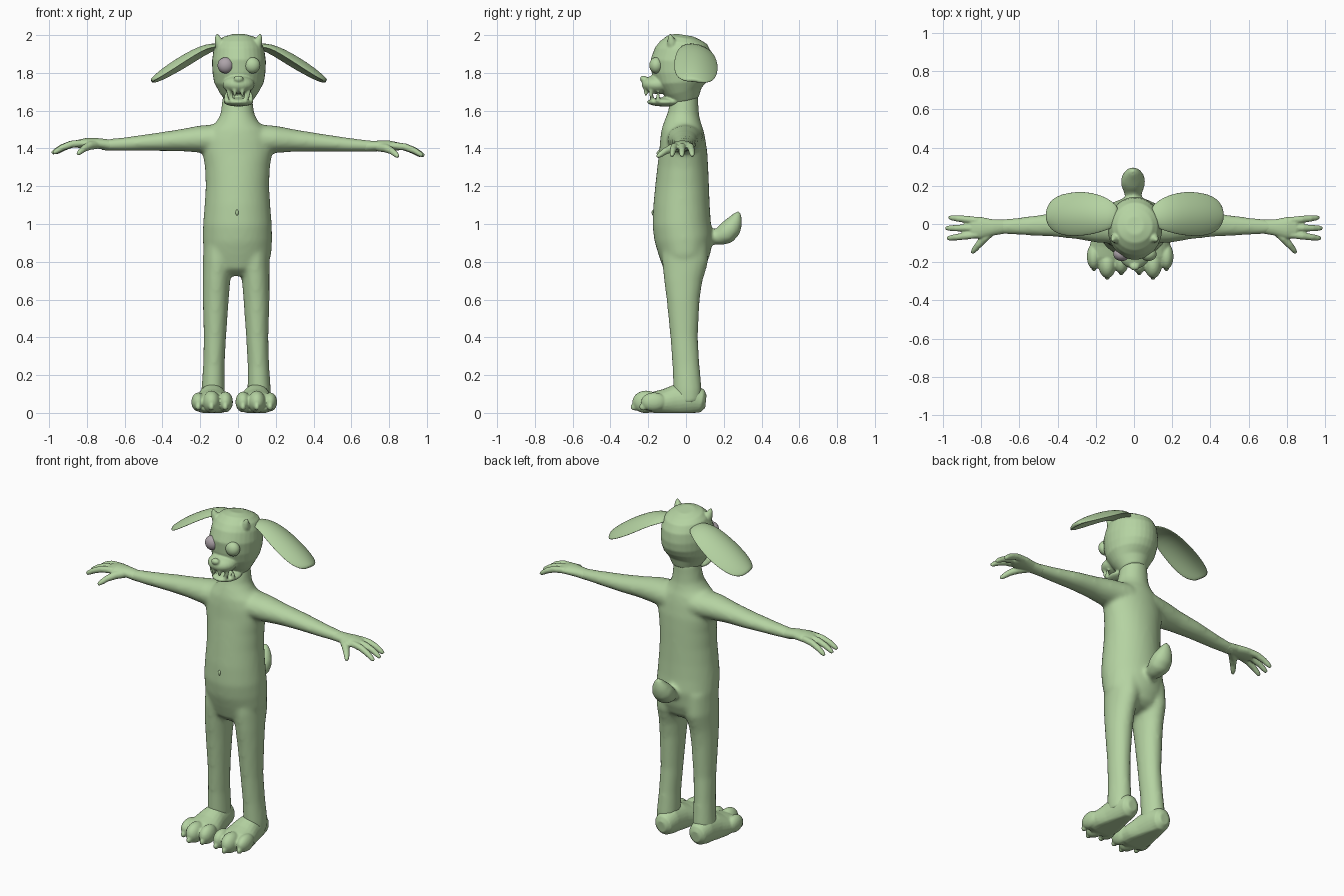
import bpy, bmesh, math
from mathutils import Vector, Matrix


def material(name, rgb):
    m = bpy.data.materials.new(name)
    m.diffuse_color = (*rgb, 1)
    return m


GREEN = material("soft green", (0.46, 0.65, 0.36))
GREY = material("warm grey", (0.42, 0.37, 0.40))


def loft(bm, side, rings, n=24):
    """Closed tube through rings (x, y, z, half width along side, half depth)."""
    side = Vector(side)
    c = [Vector(r[:3]) for r in rings]
    loops = []
    for i, r in enumerate(rings):
        t = (c[min(i + 1, len(c) - 1)] - c[max(i - 1, 0)]).normalized()
        v = t.cross(side).normalized()
        u = v.cross(t)
        loops.append([bm.verts.new(c[i] + u * r[3] * math.cos(k * math.tau / n)
                                   + v * r[4] * math.sin(k * math.tau / n)) for k in range(n)])
    for a, b in zip(loops, loops[1:]):
        for k in range(n):
            bm.faces.new((a[k], a[(k + 1) % n], b[(k + 1) % n], b[k]))
    bm.faces.new(loops[0][::-1])
    bm.faces.new(loops[-1])


def ball(bm, loc, rad):
    bmesh.ops.create_uvsphere(bm, u_segments=24, v_segments=16, radius=1,
                              matrix=Matrix.Translation(loc) @ Matrix.Diagonal((*rad, 1)))


def finish(name, bm, mat=GREEN, voxel=0, smooth=0, subsurf=0):
    bmesh.ops.recalc_face_normals(bm, faces=bm.faces)
    me = bpy.data.meshes.new(name)
    bm.to_mesh(me)
    bm.free()
    me.polygons.foreach_set("use_smooth", [True] * len(me.polygons))
    me.materials.append(mat)
    ob = bpy.data.objects.new(name, me)
    bpy.context.collection.objects.link(ob)
    if voxel:
        m = ob.modifiers.new("merge", "REMESH")
        m.mode, m.voxel_size, m.use_smooth_shade = "VOXEL", voxel, True
    if smooth:
        m = ob.modifiers.new("soften", "SMOOTH")
        m.factor, m.iterations = 0.5, smooth
    if subsurf:
        m = ob.modifiers.new("round", "SUBSURF")
        m.levels = m.render_levels = subsurf
    return ob


X, Y, Z = (1, 0, 0), (0, 1, 0), (0, 0, 1)

# torso with neck: z, half width, front y, back y
bm = bmesh.new()
torso = [(.735, .08, -.07, .07), (.77, .155, -.12, .105), (.84, .180, -.145, .13),
         (.92, .184, -.167, .142), (1.0, .182, -.178, .132), (1.1, .174, -.173, .126),
         (1.2, .168, -.163, .122), (1.3, .172, -.152, .118), (1.38, .185, -.142, .113),
         (1.45, .18, -.137, .102), (1.50, .155, -.13, .092), (1.54, .112, -.115, .08),
         (1.58, .09, -.098, .07), (1.64, .082, -.085, .066), (1.70, .075, -.07, .066)]
loft(bm, X, [(-.003, (f + b) / 2, z, w, (b - f) / 2) for z, w, f, b in torso], 32)

# arms and legs
arm = [(.08, -.005, 1.45, .10, .08), (.2, -.01, 1.448, .087, .072), (.3, -.008, 1.441, .071, .059),
       (.43, -.005, 1.431, .061, .048), (.6, -.012, 1.418, .046, .036), (.73, -.015, 1.411, .035, .028)]
leg = [(.09, -.005, .92, .08, .12), (.097, -.005, .8, .08, .122), (.104, -.015, .7, .073, .102),
       (.108, -.015, .6, .069, .088), (.112, -.01, .4, .059, .073), (.118, 0, .25, .057, .072),
       (.122, .008, .12, .062, .076), (.122, .01, .05, .06, .07)]
for s in (1, -1):
    loft(bm, Y, [(s * x, y, z + (.008 * x if s < 0 else 0), a, b) for x, y, z, a, b in arm])
    loft(bm, X, [(s * x - .01, y, z, a, b) for x, y, z, a, b in leg])

# tail
loft(bm, X, [(-.005, y, z, r * 1.12, r) for y, z, r in
             [(.08, .93, .04), (.14, .928, .036), (.175, .932, .047), (.21, .948, .058),
              (.24, .98, .056), (.26, 1.015, .042), (.272, 1.045, .026), (.278, 1.068, .01)]])
finish("body", bm, voxel=.012, smooth=8)

# navel and chest mark
bm = bmesh.new()
ball(bm, (-.005, -.172, 1.06), (.008, .01, .016))
finish("navel", bm)

# head: skull, muzzle, nose, open lower jaw, teeth, horns
bm = bmesh.new()
skull = [(1.65, .07, -.07, .07), (1.70, .105, -.115, .085), (1.75, .132, -.163, .118),
         (1.80, .140, -.182, .137), (1.86, .143, -.188, .143), (1.92, .135, -.165, .137),
         (1.96, .119, -.138, .112), (1.985, .092, -.10, .08), (2.0, .045, -.055, .04)]
loft(bm, X, [(.005, (f + b) / 2, z, w, (b - f) / 2) for z, w, f, b in skull], 32)
ball(bm, (.003, -.15, 1.738), (.085, .085, .05))
ball(bm, (.003, -.224, 1.768), (.026, .02, .018))
ball(bm, (.003, -.11, 1.646), (.08, .098, .024))
for s in (1, -1):
    for x, y, z0, z1 in [(.02, -.212, 1.715, 1.675), (.052, -.185, 1.715, 1.665),
                         (.038, -.18, 1.65, 1.69), (.066, -.148, 1.65, 1.70)]:
        loft(bm, X, [(.003 + s * x, y, z0 + (z1 - z0) * k, r, r)
                     for k, r in ((0, .013), (.6, .01), (1, .004))], 12)
    loft(bm, X, [(.003 + s * x, y, z, r, r) for x, y, z, r in
                 [(.09, -.07, 1.93, .032), (.103, -.076, 1.965, .025),
                  (.112, -.082, 1.99, .014), (.116, -.084, 2.006, .006)]], 12)
finish("head", bm, voxel=.006, smooth=4)

# eyes: one grey, one green
for name, x, mat in (("grey_eye", -.065, GREY), ("green_eye", .075, GREEN)):
    bm = bmesh.new()
    ball(bm, (x, -.158, 1.84), (.043, .036, .043))
    finish(name, bm, mat)

# drooping bowl-shaped ears
ear = [(.09, .03, 1.94, .05), (.14, .045, 1.945, .078), (.2, .053, 1.932, .102),
       (.28, .055, 1.892, .117), (.36, .05, 1.842, .116), (.42, .045, 1.796, .10),
       (.45, .04, 1.768, .07), (.462, .04, 1.755, .035)]
for s, side in ((1, "right"), (-1, "left")):
    bm = bmesh.new()
    loft(bm, Y, [(s * x, y, z, w, .012) for x, y, z, w in ear])
    for v in bm.verts:
        d = v.co.y - .05
        v.co.z -= 2.6 * d * d + .12 * d
        v.co.x += .004 - s * 1.2 * d * d
    finish(side + "_ear", bm, subsurf=1)

# hands: palm, three fingers and a thumb
palm = [(.67, -.013, 1.412, .036, .029), (.74, -.018, 1.415, .043, .028), (.80, -.02, 1.417, .057, .027),
        (.845, -.02, 1.412, .057, .022), (.865, -.02, 1.408, .04, .014)]
for s, side in ((1, "right"), (-1, "left")):
    bm = bmesh.new()
    dz = .012 if s < 0 else -.002
    loft(bm, Y, [(s * x, y, z + dz * min(1, (x - .62) * 8), a, b) for x, y, z, a, b in palm])
    for y0, y1, tip in ((.018, .034, .968), (-.02, -.022, .985), (-.055, -.075, .978)):
        loft(bm, Y, [(s * (.82 + (tip - .82) * k), y0 + (y1 - y0) * k, z + dz, r, r)
                     for k, z, r in ((0, 1.417, .019), (.4, 1.41, .019), (.7, 1.392, .017),
                                     (.9, 1.373, .014), (1, 1.362, .009))], 12)
    loft(bm, Z, [(s * x, y, z + dz, r, r) for x, y, z, r in
                 [(.74, -.03, 1.41, .024), (.785, -.075, 1.403, .023), (.815, -.11, 1.388, .018),
                  (.836, -.135, 1.37, .015), (.848, -.152, 1.358, .009)]], 12)
    finish(side + "_hand", bm, voxel=.005, smooth=3)

# feet: sole loft, three toes, claws; flattened underneath
foot = [(.105, .06, .03, .035), (.085, .062, .055, .062), (.03, .075, .068, .085),
        (-.05, .066, .08, .085), (-.11, .055, .095, .072), (-.17, .05, .10, .062), (-.21, .05, .08, .045)]
toes = [(.047, -.195, .04, .065, .055), (.12, -.212, .046, .072, .06), (.19, -.17, .037, .068, .05)]
for s, side in ((1, "right"), (-1, "left")):
    bm = bmesh.new()
    loft(bm, X, [(s * .116 - .02, y, z, a, b) for y, z, a, b in foot])
    for x, y, a, b, c in toes:
        ball(bm, (s * x - .02, y, .058), (a, b, c))
        ball(bm, (s * x - .02, y - b + .012, .032), (.015, .022, .02))
    for v in bm.verts:
        v.co.z = max(v.co.z, 0.0)
    finish(side + "_foot", bm, voxel=.006, smooth=3)
